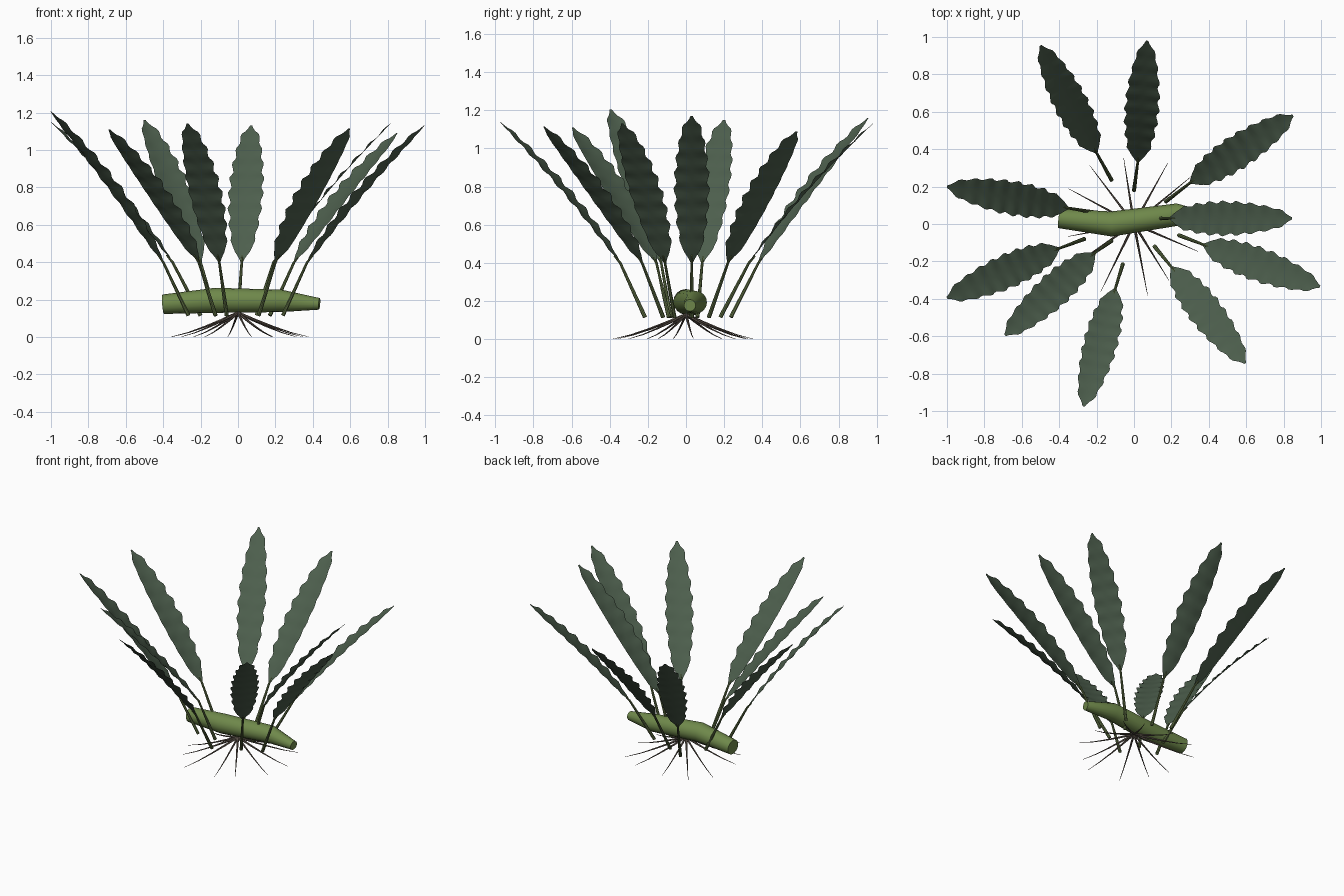
import bpy, math
from mathutils import Vector

if "Cube" in bpy.data.objects:
    bpy.data.objects.remove(bpy.data.objects["Cube"])


def material(name, col):
    m = bpy.data.materials.new(name)
    m.diffuse_color = (*col, 1)
    m.use_nodes = True
    m.node_tree.nodes["Principled BSDF"].inputs["Base Color"].default_value = m.diffuse_color
    return m


LEAF = material("leaf_green", (0.075, 0.115, 0.075))
STALK = material("stalk_green", (0.12, 0.17, 0.06))
STEM = material("stem_green", (0.16, 0.25, 0.07))
ROOT = material("root_brown", (0.12, 0.095, 0.075))


def make(name, verts, faces, mat, angle=40):
    me = bpy.data.meshes.new(name)
    me.from_pydata(verts, [], faces)
    me.materials.append(mat)
    ob = bpy.data.objects.new(name, me)
    bpy.context.collection.objects.link(ob)
    bpy.ops.object.select_all(action='DESELECT')
    ob.select_set(True)
    bpy.context.view_layer.objects.active = ob
    bpy.ops.object.shade_smooth_by_angle(angle=math.radians(angle))
    return ob


def tube(name, path, radii, sides, mat):
    """Capped tube swept along a path with a radius per point."""
    pts = [Vector(p) for p in path]
    verts, faces = [], []
    for i, p in enumerate(pts):
        t = (pts[min(i + 1, len(pts) - 1)] - pts[max(i - 1, 0)]).normalized()
        ref = Vector((0, 1, 0)) if abs(t.z) > 0.9 else Vector((0, 0, 1))
        u = t.cross(ref).normalized()
        v = u.cross(t)
        for k in range(sides):
            a = 2 * math.pi * k / sides
            verts.append(p + (u * math.cos(a) + v * math.sin(a)) * radii[i])
    for i in range(len(pts) - 1):
        for k in range(sides):
            a, b = i * sides + k, i * sides + (k + 1) % sides
            faces.append((a, a + sides, b + sides, b))
    faces.append(tuple(range(sides)))
    faces.append(tuple(reversed(range(len(verts) - sides, len(verts)))))
    return make(name, verts, faces, mat)


def blade(name, base, tip, rows=44, waves=9):
    """Scalloped leaf blade with a slight arch and shallow midrib fold."""
    base, tip = Vector(base), Vector(tip)
    along = tip - base
    side = along.cross(Vector((0, 0, 1))).normalized()
    normal = side.cross(along).normalized()
    verts, faces = [], []
    for i in range(rows + 1):
        t = i / rows
        w = 0.088 * math.sin(math.pi * (0.04 + 0.92 * t ** 0.95)) ** 0.62
        w *= 1 + 0.09 * math.sin(2 * math.pi * waves * t) * min(1, 8 * t)
        if t > 0.93:
            w *= 1 - 0.75 * (t - 0.93) / 0.07
        if t < 0.08:
            w *= 0.25 + 0.75 * t / 0.08
        mid = base + along * t + normal * 0.022 * math.sin(math.pi * t)
        for s in (-1, -0.5, 0, 0.5, 1):
            lift = 0.008 * abs(s) + 0.006 * s * s * math.sin(2 * math.pi * waves * t)
            verts.append(mid + side * w * s + normal * lift * w / 0.088)
    for i in range(rows):
        for k in range(4):
            a = i * 5 + k
            faces.append((a, a + 1, a + 6, a + 5))
    return make(name, verts, faces, LEAF)


# creeping stem
tube("rhizome",
     [(-0.4, 0.03, 0.175), (-0.12, 0, 0.196), (0.23, 0.05, 0.193), (0.435, 0.02, 0.177)],
     [0.052, 0.067, 0.06, 0.031], 16, STEM)

# leaves: stalk foot (x, y), blade base (x, y), tip (x, y, z)
leaves = [
    ((-0.12, 0.235), (-0.20, 0.38), (-0.50, 0.955, 1.16)),
    ((0.00, 0.18), (0.02, 0.33), (0.07, 0.98, 1.13)),
    ((0.17, 0.12), (0.30, 0.22), (0.85, 0.58, 1.09)),
    ((0.10, 0.03), (0.19, 0.03), (0.845, 0.03, 1.17)),
    ((0.24, -0.06), (0.37, -0.11), (0.995, -0.335, 1.13)),
    ((0.11, -0.12), (0.20, -0.23), (0.595, -0.745, 1.115)),
    ((-0.06, -0.215), (-0.10, -0.345), (-0.27, -0.975, 1.14)),
    ((-0.12, -0.09), (-0.21, -0.155), (-0.69, -0.595, 1.11)),
    ((-0.265, -0.08), (-0.40, -0.13), (-1.0, -0.395, 1.205)),
    ((-0.20, 0.06), (-0.35, 0.085), (-1.0, 0.20, 1.15)),
]
for n, (foot, neck, tip) in enumerate(leaves, 1):
    f, b = Vector((*foot, 0.115)), Vector((*neck, 0.40))
    tube(f"leaf_stalk_{n}", [f, f.lerp(b, 0.5), b, b.lerp(Vector(tip), 0.05)],
         [0.011, 0.009, 0.007, 0.004], 8, STALK)
    blade(f"leaf_blade_{n}", b, tip)

# thin spreading roots
for n in range(12):
    a = math.radians(6 + 30 * n + 5 * math.sin(n * 2.3))
    r = 0.38 + 0.025 * math.sin(n * 1.7)
    path, radii = [], []
    for t in (0, 0.25, 0.5, 0.75, 1):
        path.append((r * t * math.cos(a), r * t * math.sin(a),
                     0.001 + 0.129 * (1 - t) ** 1.25))
        radii.append(0.007 * (1 - t) + 0.001)
    tube(f"root_{n + 1}", path, radii, 6, ROOT)
